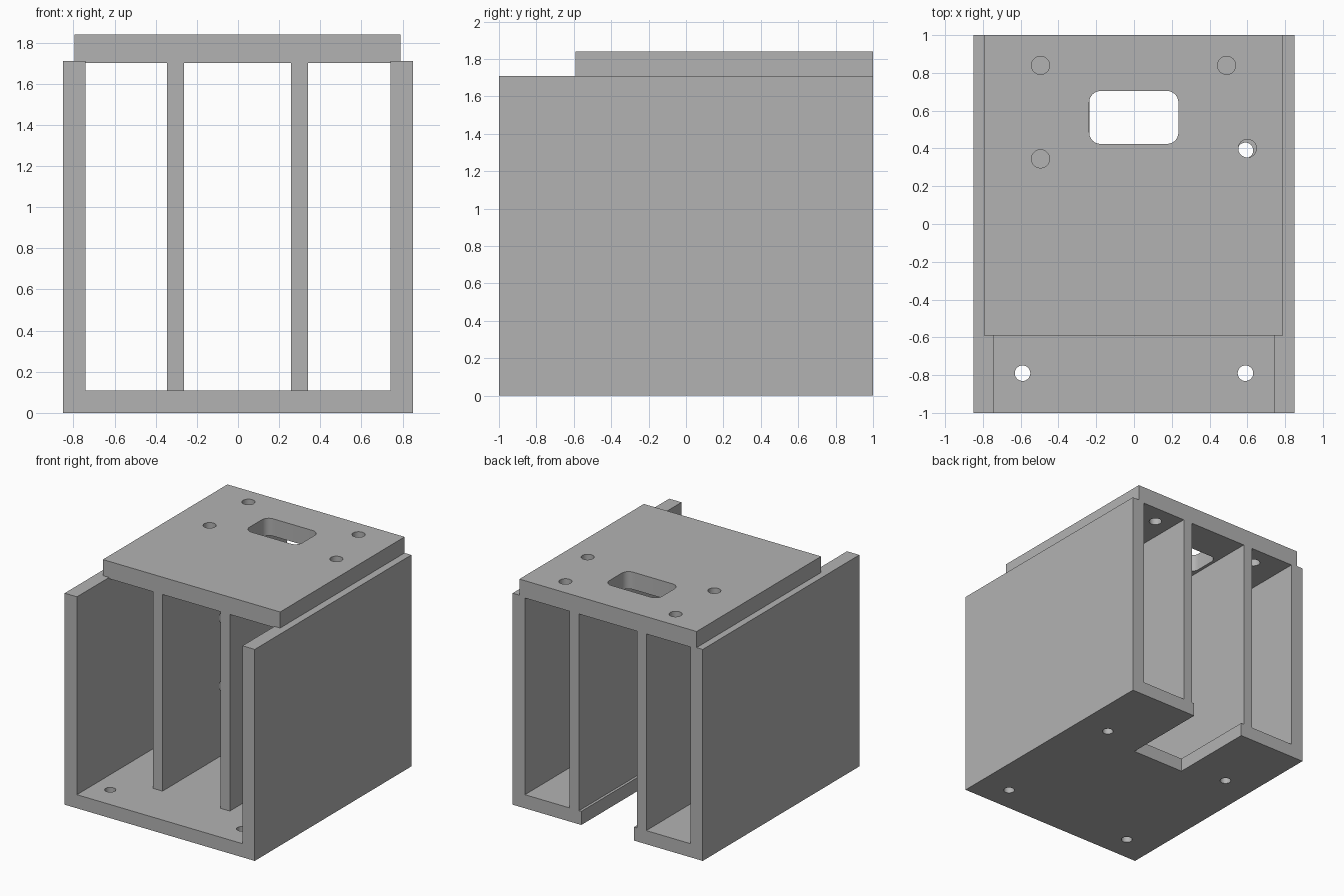
import bpy, bmesh
from mathutils import Matrix, Vector

cube = bpy.data.objects.get("Cube")
if cube:
    bpy.data.objects.remove(cube, do_unlink=True)

grey = bpy.data.materials.new("plain grey")
grey.use_nodes = True
GREY = (0.45, 0.45, 0.45, 1)
grey.diffuse_color = GREY
grey.node_tree.nodes["Principled BSDF"].inputs["Base Color"].default_value = GREY


def make_object(name, bm):
    bmesh.ops.recalc_face_normals(bm, faces=bm.faces)
    mesh = bpy.data.meshes.new(name)
    bm.to_mesh(mesh)
    bm.free()
    mesh.materials.append(grey)
    ob = bpy.data.objects.new(name, mesh)
    bpy.context.collection.objects.link(ob)
    return ob


def add_box(bm, low, high, corner=0):
    low, high = Vector(low), Vector(high)
    matrix = Matrix.Translation((low + high) / 2) @ Matrix.Diagonal((*(high - low), 1))
    verts = bmesh.ops.create_cube(bm, size=1, matrix=matrix)["verts"]
    if corner:
        edges = {e for v in verts for e in v.link_edges
                 if abs(e.verts[0].co.z - e.verts[1].co.z) > 0.001}
        bmesh.ops.bevel(bm, geom=list(edges), offset=corner, segments=8,
                        profile=0.5, affect='EDGES')


def add_cylinder(bm, centre, radius, depth, axis='Z'):
    matrix = Matrix.Translation(centre)
    if axis == 'X':
        matrix = matrix @ Matrix.Rotation(1.5707963, 4, 'Y')
    bmesh.ops.create_cone(bm, cap_ends=True, segments=40, radius1=radius,
                          radius2=radius, depth=depth, matrix=matrix)


def cut(ob, bm):
    """Subtract the cutter shapes, bake the result and drop the cutter."""
    cutter = make_object("cutter", bm)
    cutter.hide_render = True
    mod = ob.modifiers.new("cut", 'BOOLEAN')
    mod.operation = 'DIFFERENCE'
    mod.solver = 'EXACT'
    mod.object = cutter
    graph = bpy.context.evaluated_depsgraph_get()
    baked = bpy.data.meshes.new_from_object(ob.evaluated_get(graph))
    ob.modifiers.clear()
    ob.data = baked
    bpy.data.objects.remove(cutter, do_unlink=True)


OUT, IN = 0.85, 0.74
FLOOR, WALL_TOP, LID_LOW, LID_TOP = 0.11, 1.71, 1.70, 1.84
LID_FRONT = -0.59

# U-shaped channel: floor and both side walls from one extruded profile
profile = [(-OUT, 0), (OUT, 0), (OUT, WALL_TOP), (IN, WALL_TOP), (IN, FLOOR),
           (-IN, FLOOR), (-IN, WALL_TOP), (-OUT, WALL_TOP)]
bm = bmesh.new()
face = bm.faces.new([bm.verts.new((x, -1, z)) for x, z in profile])
extruded = bmesh.ops.extrude_face_region(bm, geom=[face])["geom"]
bmesh.ops.translate(bm, vec=(0, 2, 0),
                    verts=[g for g in extruded if isinstance(g, bmesh.types.BMVert)])
channel = make_object("floor_and_side_walls", bm)

# Floor screw holes and the open slot at the back
bm = bmesh.new()
for x in (-0.59, 0.59):
    for y in (-0.79, 0.39):
        add_cylinder(bm, (x, y, FLOOR / 2), 0.041, 0.3)
add_box(bm, (-0.236, 0.286, -0.1), (0.236, 1.1, 0.2))
cut(channel, bm)

# Lid with a rounded window and four holes
bm = bmesh.new()
add_box(bm, (-0.795, LID_FRONT, LID_LOW), (0.79, 1, LID_TOP))
lid = make_object("lid", bm)
bm = bmesh.new()
add_box(bm, (-0.237, 0.424, 1.6), (0.235, 0.704, 1.95), corner=0.06)
for x, y in ((-0.495, 0.84), (0.49, 0.84), (-0.495, 0.345), (0.6, 0.4)):
    add_cylinder(bm, (x, y, 1.77), 0.048, 0.4)
cut(lid, bm)

# Upright dividers, each with two cross holes
for name, x in (("right_divider", -0.345), ("left_divider", 0.257)):
    bm = bmesh.new()
    add_box(bm, (x, LID_FRONT, FLOOR), (x + 0.083, 1, LID_LOW))
    divider = make_object(name, bm)
    bm = bmesh.new()
    for z in (0.68, 1.23):
        add_cylinder(bm, (x + 0.04, 0.2, z), 0.062, 0.3, axis='X')
    cut(divider, bm)

# Smooth the round bores while keeping the edges crisp
parts = [o for o in bpy.context.scene.objects if o.type == 'MESH' and grey.name in o.data.materials]
for ob in bpy.context.scene.objects:
    ob.select_set(ob in parts)
bpy.context.view_layer.objects.active = parts[0]
bpy.ops.object.shade_smooth_by_angle(angle=0.5)
